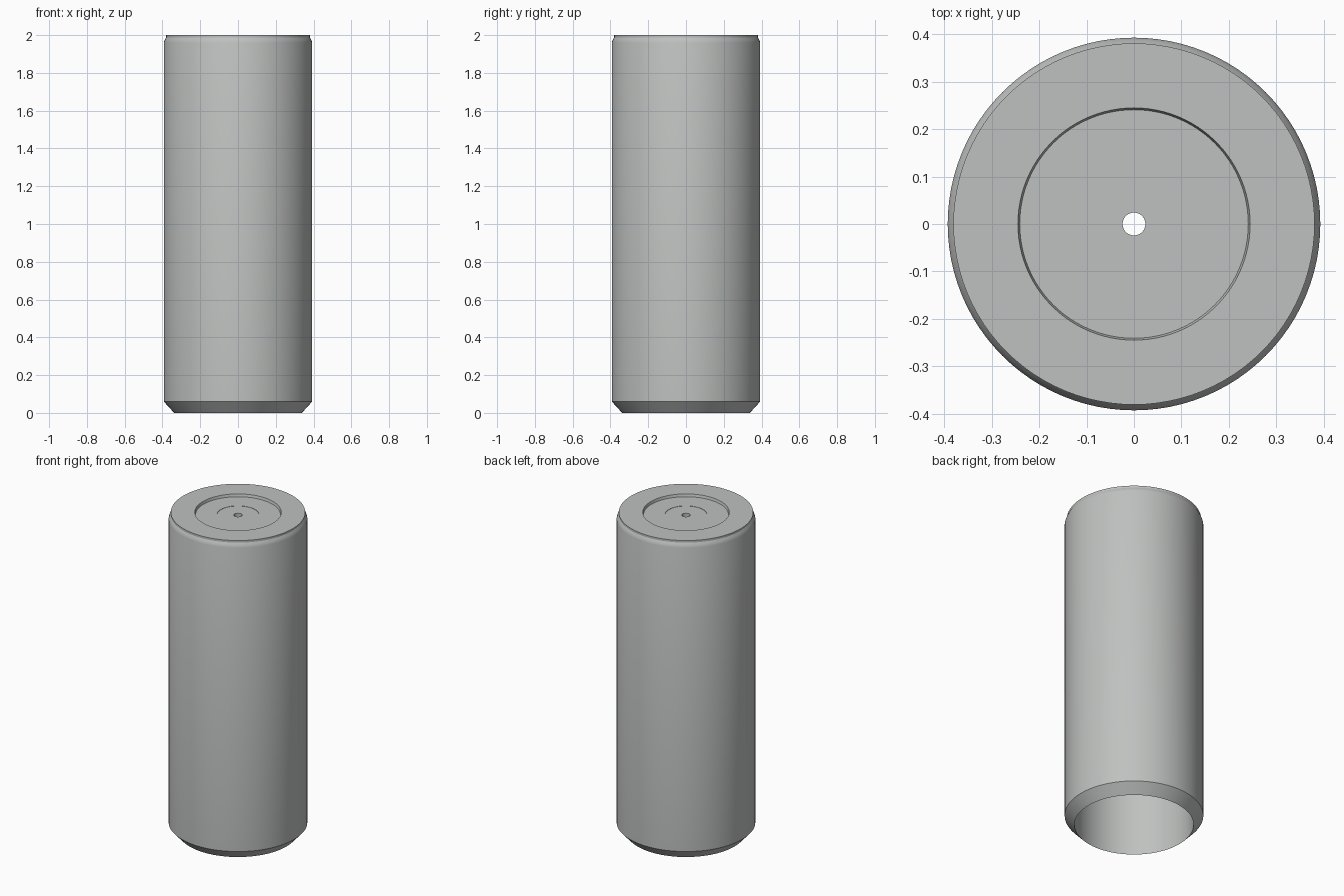
import bpy, bmesh, math

if "Cube" in bpy.data.objects:
    bpy.data.objects.remove(bpy.data.objects["Cube"], do_unlink=True)

metal = bpy.data.materials.new("light_grey_metal")
metal.use_nodes = True
GREY = (0.52, 0.535, 0.525, 1)
metal.diffuse_color = GREY
metal.node_tree.nodes["Principled BSDF"].inputs["Base Color"].default_value = GREY


def lathe(name, profile, steps=96):
    """Spin a closed (radius, height) profile around z."""
    bm = bmesh.new()
    verts = [bm.verts.new((r, 0, z)) for r, z in profile]
    edges = [bm.edges.new((verts[i - 1], verts[i])) for i in range(len(verts))]
    bmesh.ops.spin(bm, geom=verts + edges, cent=(0, 0, 0), axis=(0, 0, 1),
                   angle=math.tau, steps=steps, use_merge=True)
    bmesh.ops.remove_doubles(bm, verts=bm.verts, dist=1e-5)
    bmesh.ops.recalc_face_normals(bm, faces=bm.faces)
    mesh = bpy.data.meshes.new(name)
    bm.to_mesh(mesh)
    bm.free()
    mesh.materials.append(metal)
    obj = bpy.data.objects.new(name, mesh)
    bpy.context.collection.objects.link(obj)
    bpy.ops.object.select_all(action="DESELECT")
    bpy.context.view_layer.objects.active = obj
    obj.select_set(True)
    bpy.ops.object.shade_smooth_by_angle(angle=math.radians(30))
    return obj


OUTER, INNER, RECESS, DISC, HOLE = 0.393, 0.338, 0.245, 0.12, 0.024
FLOOR, CEILING = 1.984, 1.94

# Hollow sleeve: sharp bevelled open bottom, lipped top with a shallow recess
lathe("sleeve", [
    (INNER, 0), (OUTER, 0.06), (OUTER, 1.96), (0.388, 1.975), (0.381, 1.987),
    (0.381, 2), (RECESS, 2), (RECESS - 0.004, FLOOR), (DISC, FLOOR),
    (DISC, CEILING), (INNER, CEILING),
])

# Centre disc with a through hole, set just below the recess floor
lathe("centre_disc", [
    (HOLE, FLOOR - 0.002), (DISC, FLOOR - 0.002), (DISC, CEILING), (HOLE, CEILING),
])
